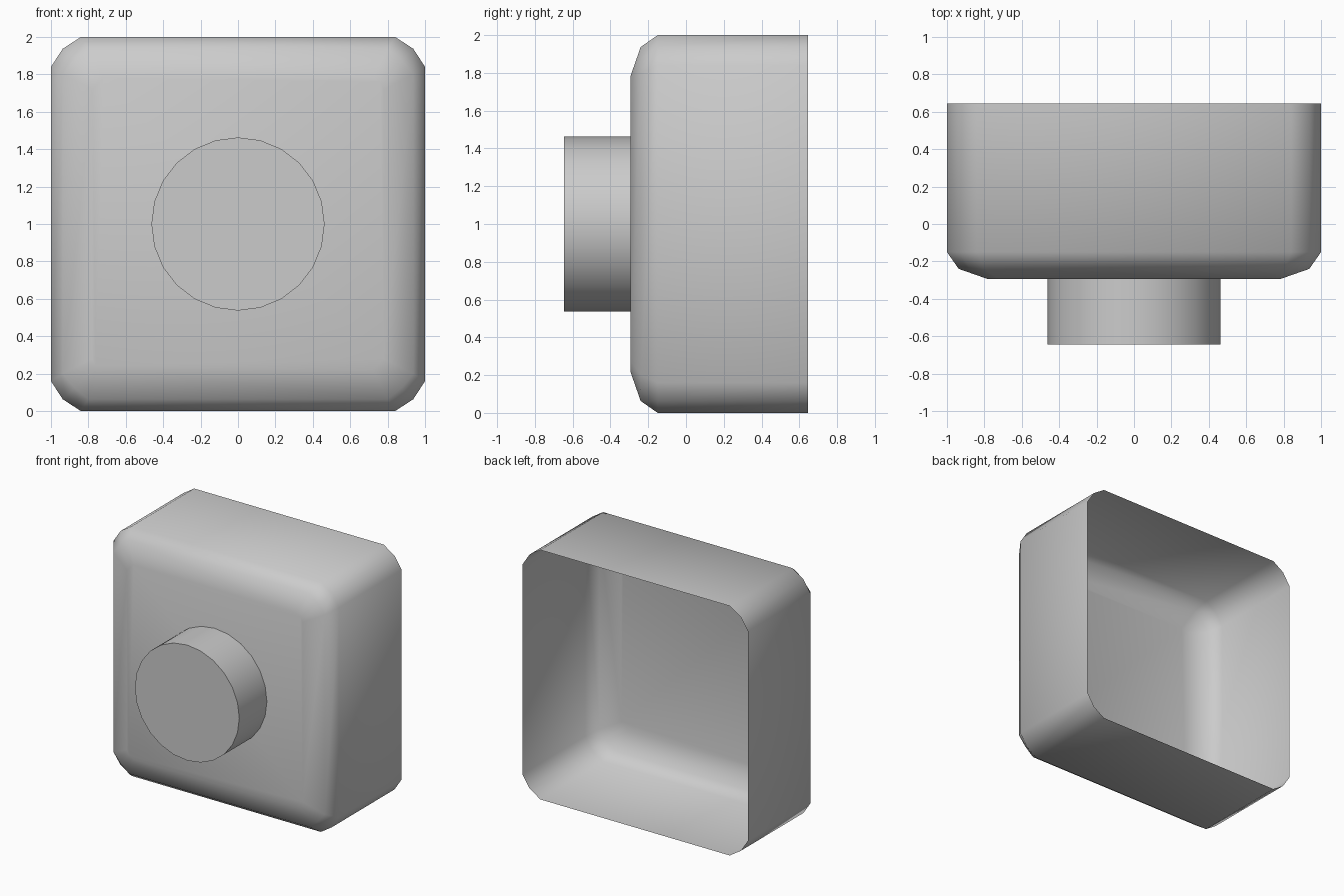
import bpy
import bmesh
import math

cube = bpy.data.objects.get("Cube")
if cube:
    bpy.data.objects.remove(cube, do_unlink=True)

grey = bpy.data.materials.new("light_grey")
grey.use_nodes = True
colour = (0.6, 0.6, 0.6, 1)
grey.diffuse_color = colour
grey.node_tree.nodes["Principled BSDF"].inputs["Base Color"].default_value = colour


def loft(name, rings):
    """Skin a series of loops and cap the first one, leaving the last open."""
    bm = bmesh.new()
    loops = [[bm.verts.new(p) for p in ring] for ring in rings]
    bm.faces.new(loops[0])
    for a, b in zip(loops, loops[1:]):
        for i in range(len(a)):
            j = (i + 1) % len(a)
            bm.faces.new((a[i], b[i], b[j], a[j]))
    mesh = bpy.data.meshes.new(name)
    bm.to_mesh(mesh)
    bm.free()
    mesh.materials.append(grey)
    obj = bpy.data.objects.new(name, mesh)
    bpy.context.collection.objects.link(obj)
    bpy.ops.object.select_all(action='DESELECT')
    obj.select_set(True)
    bpy.context.view_layer.objects.active = obj
    bpy.ops.object.shade_smooth_by_angle(angle=math.radians(50))
    return obj


def rounded_square(y, half, straight, diagonal):
    """Square loop with two-segment corners, running counter-clockwise."""
    corner = [(half, straight), (diagonal, diagonal), (straight, half)]
    points = []
    for _ in range(4):
        points += [(x, y, z + 1) for x, z in corner]
        corner = [(-z, x) for x, z in corner]
    return points


def circle(y, radius, sides):
    angles = [math.tau * i / sides for i in range(sides)]
    return [(radius * math.cos(a), y, 1 + radius * math.sin(a)) for a in angles]


# Housing: thin shell with a rounded front and an open back
loft("housing_shell", [
    rounded_square(-0.295, 0.78, 0.72, 0.76),
    rounded_square(-0.24, 0.937, 0.80, 0.875),
    rounded_square(-0.15, 1.0, 0.84, 0.937),
    rounded_square(0.645, 1.0, 0.84, 0.937),
])

# Front knob: short cylinder resting on the housing
loft("front_knob", [circle(-0.645, 0.463, 24), circle(-0.295, 0.463, 24)])
